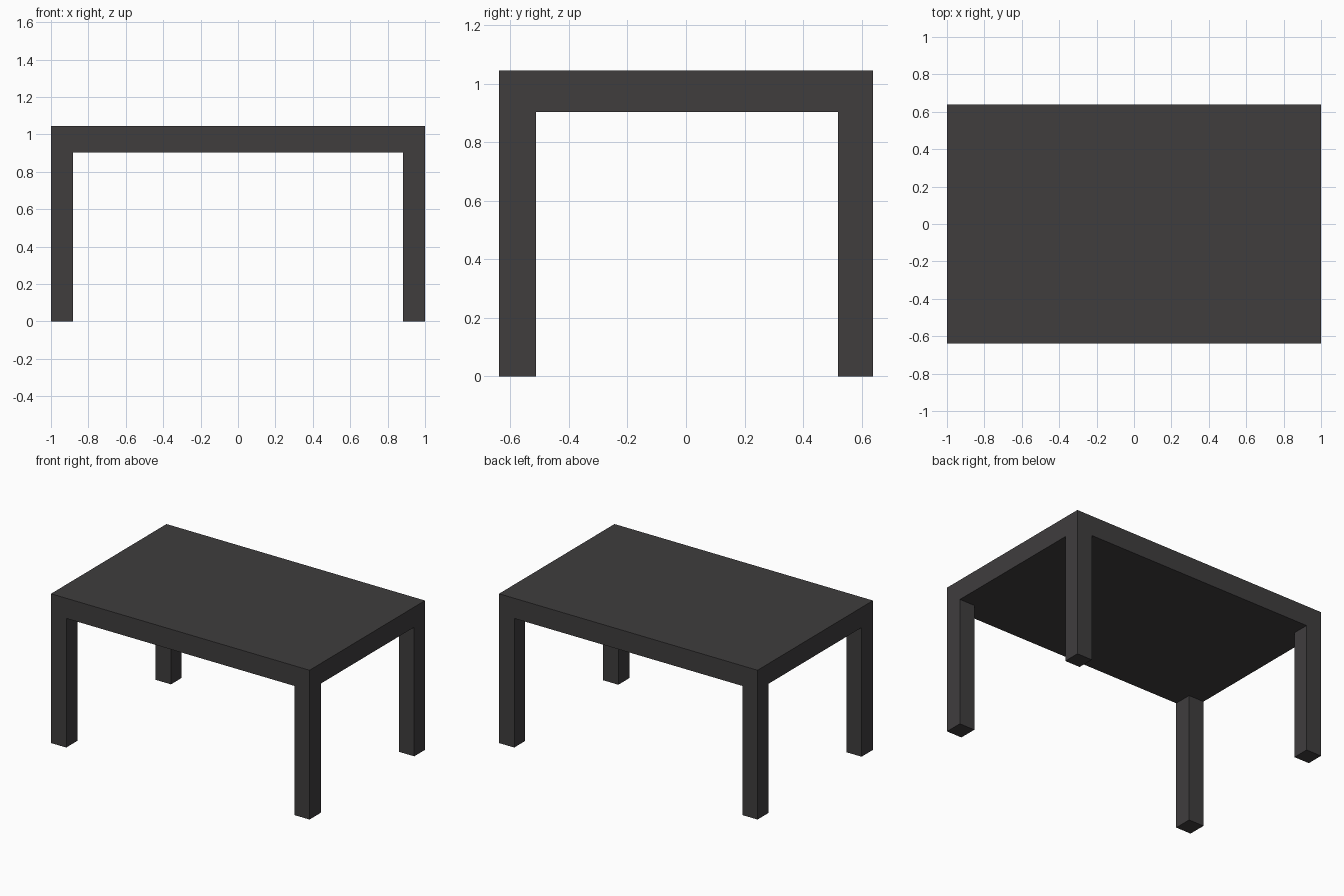
import bpy

if "Cube" in bpy.data.objects:
    bpy.data.objects.remove(bpy.data.objects["Cube"])


def box(name, x, y, z):
    """Axis-aligned box from (min, max) ranges."""
    bpy.ops.mesh.primitive_cube_add(size=1)
    ob = bpy.context.object
    ob.name = name
    for v in ob.data.vertices:
        v.co = [r[0] + (c + 0.5) * (r[1] - r[0]) for c, r in zip(v.co, (x, y, z))]
    return ob


mat = bpy.data.materials.new("dark_wood")
mat.diffuse_color = (0.05, 0.047, 0.048, 1)
mat.use_nodes = True
mat.node_tree.nodes["Principled BSDF"].inputs["Base Color"].default_value = mat.diffuse_color

HALF_W, HALF_D = 1.0, 0.638
UNDER, TOP = 0.903, 1.044
LEG_W = 0.118

# Thick tabletop slab
parts = [box("tabletop", (-HALF_W, HALF_W), (-HALF_D, HALF_D), (UNDER, TOP))]

# Square legs flush with the corners
for side, x in (("left", (-HALF_W, -HALF_W + LEG_W)), ("right", (HALF_W - LEG_W, HALF_W))):
    for end, y in (("front", (-HALF_D, -0.512)), ("back", (0.519, HALF_D))):
        parts.append(box(f"{end}_{side}_leg", x, y, (0, UNDER)))

for ob in parts:
    ob.data.materials.append(mat)
